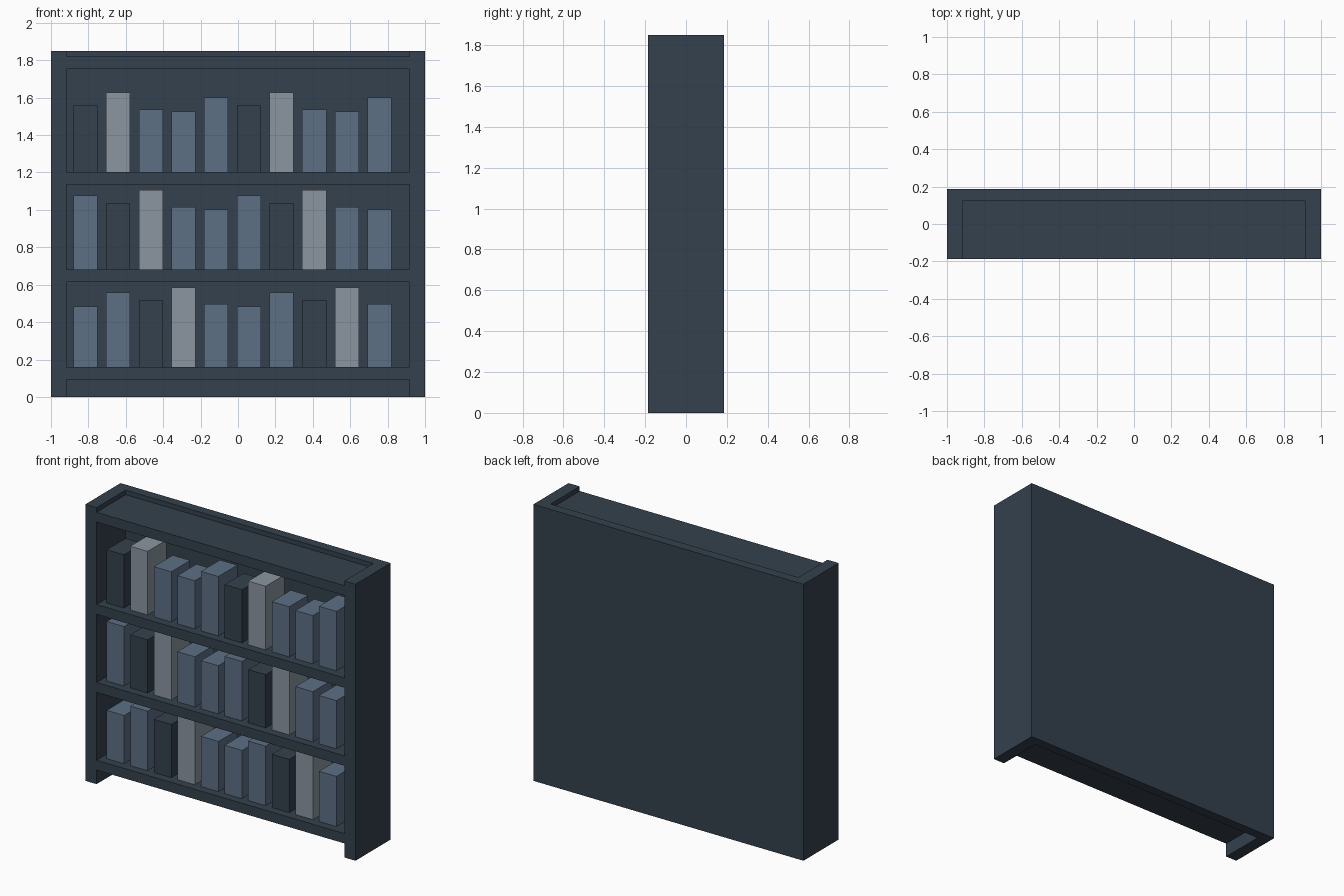
import bpy

if "Cube" in bpy.data.objects:
    bpy.data.objects.remove(bpy.data.objects["Cube"])


def srgb(r, g, b):
    def lin(c):
        c /= 255
        return c / 12.92 if c <= 0.04045 else ((c + 0.055) / 1.055) ** 2.4
    return (lin(r), lin(g), lin(b), 1)


def material(name, rgb):
    m = bpy.data.materials.new(name)
    m.diffuse_color = srgb(*rgb)
    m.use_nodes = True
    m.node_tree.nodes["Principled BSDF"].inputs["Base Color"].default_value = m.diffuse_color
    return m


dark = material("dark slate", (52, 65, 77))
blue = material("dusty blue", (93, 112, 133))
pale = material("pale grey", (139, 150, 160))


def box(name, x, y, z, mat):
    """Box from (min, max) ranges on each axis."""
    bpy.ops.mesh.primitive_cube_add(size=1)
    ob = bpy.context.object
    ob.name = name
    for v in ob.data.vertices:
        v.co = [r[0] if c < 0 else r[1] for c, r in zip(v.co, (x, y, z))]
    ob.data.materials.append(mat)
    return ob


W, D, H = 1.0, 0.186, 1.85       # half width, half depth, height
INNER, BACK = 0.917, 0.122       # inside of the sides, front of the back panel
SHELF = 0.066

# Case: two sides and a full-height back
box("left_side", (-W, -INNER), (-D, D), (0, H), dark)
box("right_side", (INNER, W), (-D, D), (0, H), dark)
box("back_panel", (-INNER, INNER), (BACK, D), (0, H), dark)

# Shelves, flush with the front of the sides
tops = [0.16, 0.68, 1.202]
for i, z in enumerate(tops + [1.819]):
    box(f"shelf_{i + 1}", (-INNER, INNER), (-D, BACK), (z - SHELF, z), dark)

# Books: five sizes repeat, shifted by one on each shelf
books = [(0.323, blue), (0.398, blue), (0.356, dark), (0.426, pale), (0.336, blue)]
for row, z in enumerate(tops):
    for i in range(10):
        h, mat = books[(i + row) % 5]
        x = -0.88 + i * 0.1747
        box(f"book_{row + 1}_{i + 1}", (x, x + 0.129), (-0.132, 0.068), (z, z + h), mat)
